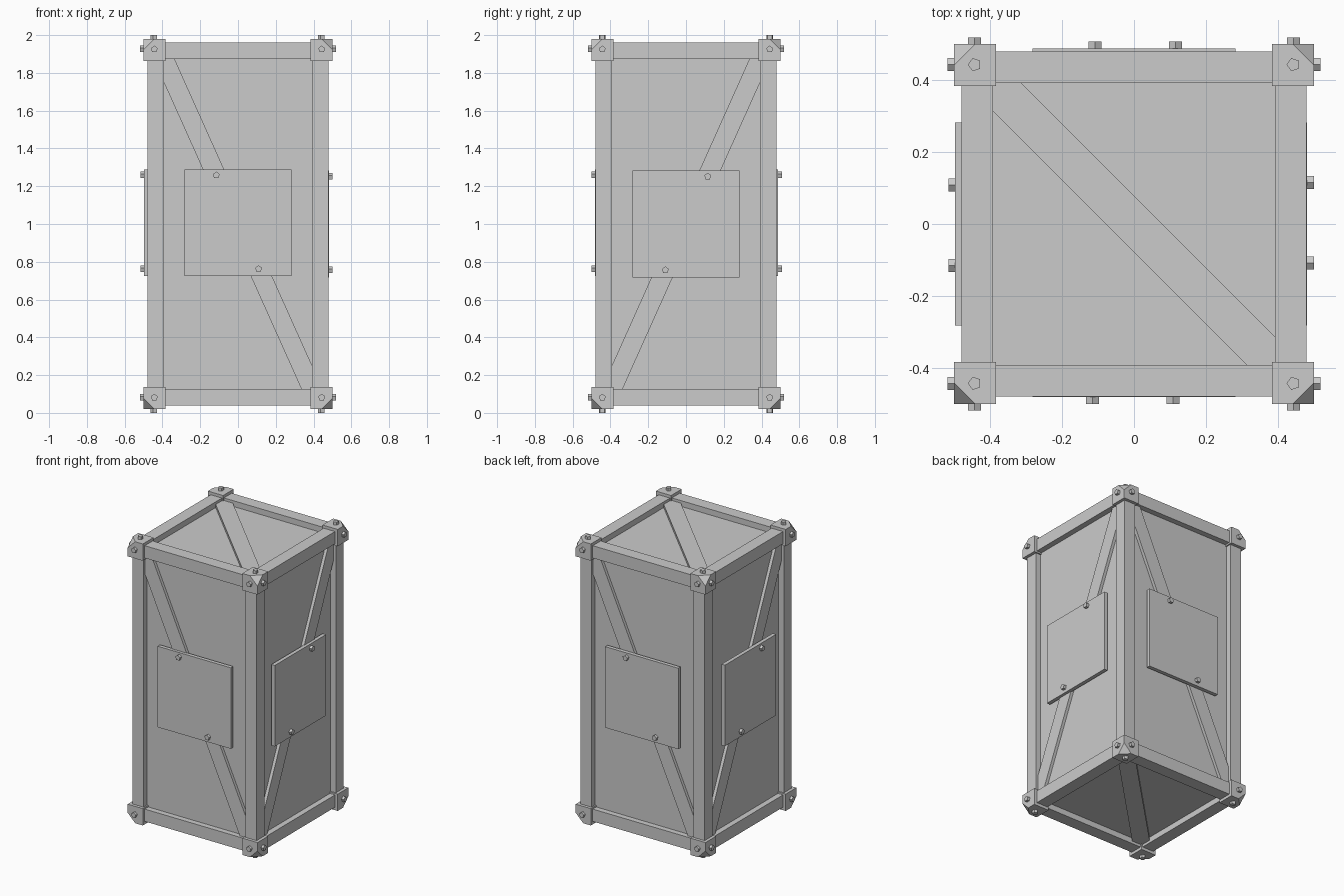
import bpy, bmesh
from math import cos, sin, pi, radians
from mathutils import Matrix, Vector

if "Cube" in bpy.data.objects:
    bpy.data.objects.remove(bpy.data.objects["Cube"])

MID = Vector((0, 0, 1))
OUT, INN = 0.479, 0.392        # frame outer / inner half width
HOUT, HINN = 0.96, 0.874       # frame outer / inner half height
BLK, HBLK, BS = 0.5, 0.98, 0.117


def finish(name, bm):
    bmesh.ops.recalc_face_normals(bm, faces=bm.faces)
    me = bpy.data.meshes.new(name)
    bm.to_mesh(me)
    bm.free()
    ob = bpy.data.objects.new(name, me)
    bpy.context.collection.objects.link(ob)
    return ob


def box(name, lo, hi):
    bm = bmesh.new()
    lo, hi = Vector(lo), Vector(hi)
    bmesh.ops.create_cube(bm, size=1, matrix=Matrix.Translation(MID + (lo + hi) / 2)
                          @ Matrix.Diagonal((*(hi - lo), 1)))
    return finish(name, bm)


def prism(name, pts, frame, d0, d1):
    """Outline in the (u, v) plane of a side, extruded outward from d0 to d1."""
    u, v, n = frame
    bm = bmesh.new()
    f = bm.faces.new([bm.verts.new(MID + u * a + v * b + n * d0) for a, b in pts])
    ext = bmesh.ops.extrude_face_region(bm, geom=[f], use_keep_orig=True)
    top = [g for g in ext['geom'] if isinstance(g, bmesh.types.BMVert)]
    bmesh.ops.translate(bm, verts=top, vec=n * (d1 - d0))
    return finish(name, bm)


def bolt(name, a, b, frame, d0, d1, start=pi / 2):
    pts = [(a + 0.019 * cos(start + i * 2 * pi / 5), b + 0.019 * sin(start + i * 2 * pi / 5))
           for i in range(5)]
    prism(name, pts, frame, d0, d1)


def brace(name, A, B, d, e, s, frame, d0, d1):
    pts = [(-A, B), (-A + d, B), (A, -B + e), (A, -B), (A - d, -B), (-A, B - e)]
    prism(name, [(s * x, y) for x, y in pts], frame, d0, d1)


# Side frames: front, right, back, left, then top and bottom
X, Y, Z = Vector((1, 0, 0)), Vector((0, 1, 0)), Vector((0, 0, 1))
names = ["front", "right", "back", "left"]
sides = [(X, Z, -Y), (Y, Z, X), (-X, Z, Y), (-Y, Z, -X)]
caps = {"top": (X, Y, Z), "bottom": (X, -Y, -Z)}

# Recessed inner crate body
box("inner_panels", (-0.44, -0.44, -0.92), (0.44, 0.44, 0.92))

# Frame posts and rails
for a in (-1, 1):
    for b in (-1, 1):
        def span(s, i, o):
            return sorted((s * i, s * o))
        p, q, r = span(a, INN, OUT), span(b, INN, OUT), span(b, HINN, HOUT)
        box("corner_post", (p[0], q[0], -0.9), (p[1], q[1], 0.9))
        box("rail_along_x", (-0.42, p[0], r[0]), (0.42, p[1], r[1]))
        box("rail_along_y", (p[0], -0.42, r[0]), (p[1], 0.42, r[1]))

# Corner blocks with the outer vertex cut off
for sx in (-1, 1):
    for sy in (-1, 1):
        for sz in (-1, 1):
            s = Vector((sx, sy, sz))
            tip = MID + Vector((sx * BLK, sy * BLK, sz * HBLK))
            bm = bmesh.new()
            bmesh.ops.create_cube(bm, size=BS, matrix=Matrix.Translation(tip - s * BS / 2))
            cut = bmesh.ops.bisect_plane(bm, geom=bm.verts[:] + bm.edges[:] + bm.faces[:],
                                         plane_co=tip - Vector((sx * 0.058, 0, 0)),
                                         plane_no=s, clear_outer=True)
            bmesh.ops.holes_fill(bm, edges=bm.edges[:], sides=4)
            finish("corner_block", bm)

# Corner bolts
for frame in sides:
    for a in (-0.443, 0.443):
        for b in (-0.918, 0.925):
            bolt("corner_bolt", a, b, frame, BLK - 0.01, BLK + 0.018)
for frame in caps.values():
    for a in (-0.443, 0.443):
        for b in (-0.443, 0.443):
            bolt("corner_bolt", a, b, frame, HBLK - 0.01, 1.0, pi)

# Diagonal braces, cover plates and plate bolts on the four sides
depth = [0.481, 0.481, 0.488, 0.497]
for k, frame in enumerate(sides):
    s = 1 if k % 2 == 0 else -1
    d = depth[k]
    brace(names[k] + "_brace", INN, HINN, 0.056, 0.125, s, frame, 0.43, 0.461)
    zc = 0.0 if k == 1 else 0.006
    prism(names[k] + "_plate", [(-0.282, zc - 0.282), (0.282, zc - 0.282),
                                (0.282, zc + 0.282), (-0.282, zc + 0.282)], frame, d - 0.026, d)
    bolt(names[k] + "_plate_bolt", -0.115 * s, zc + 0.252, frame, d - 0.01, d + 0.019)
    bolt(names[k] + "_plate_bolt", 0.109 * s, zc - 0.244, frame, d - 0.01, d + 0.019)

# Braces on top and bottom
for nm, frame in caps.items():
    brace(nm + "_brace", INN, INN, 0.078, 0.078, 1, frame, 0.91, 0.942)
